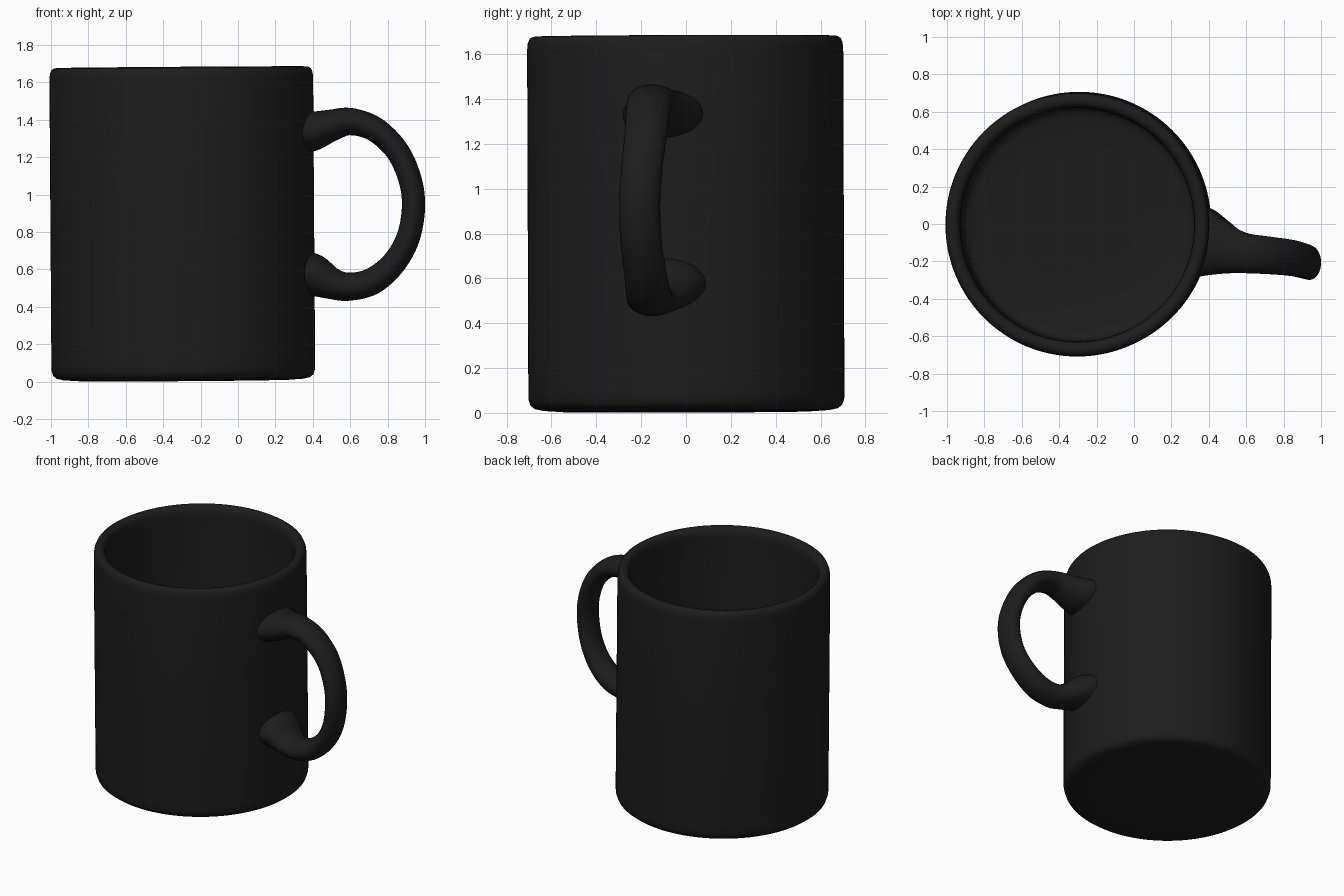
import bpy, bmesh, math
from mathutils import Vector

if "Cube" in bpy.data.objects:
    bpy.data.objects.remove(bpy.data.objects["Cube"])

SEG = 128


def ring_mesh(name, rings, caps):
    """Skin a list of closed rings of points into one smooth object."""
    bm = bmesh.new()
    loops = [[bm.verts.new(p) for p in ring] for ring in rings]
    n = len(loops[0])
    for a, b in zip(loops, loops[1:]):
        for i in range(n):
            j = (i + 1) % n
            bm.faces.new((a[i], a[j], b[j], b[i]))
    if caps:
        bm.faces.new(loops[0])
        bm.faces.new(loops[-1])
    bmesh.ops.recalc_face_normals(bm, faces=bm.faces)
    me = bpy.data.meshes.new(name)
    bm.to_mesh(me)
    bm.free()
    ob = bpy.data.objects.new(name, me)
    bpy.context.collection.objects.link(ob)
    ob.data.materials.append(black)
    bpy.ops.object.select_all(action='DESELECT')
    ob.select_set(True)
    bpy.context.view_layer.objects.active = ob
    bpy.ops.object.shade_smooth_by_angle(angle=math.radians(50))
    return ob


def catmull(pts, steps):
    """Smooth curve through station tuples."""
    v = [Vector(p) for p in pts]
    v = [2 * v[0] - v[1]] + v + [2 * v[-1] - v[-2]]
    out = []
    for k in range(1, len(v) - 2):
        a, b, c, d = v[k - 1:k + 3]
        for s in range(steps):
            t = s / steps
            out.append(0.5 * (2 * b + (c - a) * t + (2 * a - 5 * b + 4 * c - d) * t * t
                              + (3 * b - a - 3 * c + d) * t ** 3))
    return out + [v[-2]]


black = bpy.data.materials.new("black_glaze")
black.diffuse_color = (0.012, 0.012, 0.012, 1)
black.use_nodes = True
black.node_tree.nodes["Principled BSDF"].inputs["Base Color"].default_value = black.diffuse_color

# Mug body: outer wall, rounded rim, inner wall and floor as one profile
profile = [(0.3, 0.003), (0.55, 0.005), (0.64, 0.011), (0.676, 0.019), (0.695, 0.034),
           (0.704, 0.06), (0.705, 0.1), (0.705, 0.85), (0.705, 1.62), (0.702, 1.65),
           (0.694, 1.67), (0.68, 1.679), (0.665, 1.681), (0.648, 1.677), (0.635, 1.665),
           (0.627, 1.645), (0.625, 1.61), (0.625, 0.15), (0.618, 0.115), (0.6, 0.095),
           (0.57, 0.085), (0.3, 0.08)]
rings = [[(r * math.cos(2 * math.pi * i / SEG), r * math.sin(2 * math.pi * i / SEG), z)
          for i in range(SEG)] for r, z in profile]
body = ring_mesh("mug_body", rings, True)
body.location = (-0.292, 0.002, 0)
body.rotation_euler = (math.radians(0.2), math.radians(-0.4), 0)

# Handle stations: x, z, y, half width, half thickness
stations = [(0.345, 1.33, -0.10, 0.182, 0.112), (0.41, 1.342, -0.10, 0.172, 0.104),
            (0.50, 1.37, -0.128, 0.136, 0.085), (0.60, 1.39, -0.155, 0.108, 0.073),
            (0.73, 1.35, -0.168, 0.1, 0.067), (0.85, 1.235, -0.18, 0.095, 0.063),
            (0.92, 1.08, -0.198, 0.092, 0.062), (0.938, 0.93, -0.207, 0.092, 0.062),
            (0.908, 0.765, -0.2, 0.092, 0.063), (0.83, 0.63, -0.182, 0.095, 0.066),
            (0.715, 0.535, -0.168, 0.1, 0.072), (0.59, 0.507, -0.155, 0.108, 0.075),
            (0.50, 0.525, -0.122, 0.14, 0.085), (0.41, 0.565, -0.09, 0.174, 0.113),
            (0.345, 0.58, -0.085, 0.184, 0.12)]


class Station(Vector):
    pass


# Interpolate position and section size separately
path = catmull([(x, y, z) for x, z, y, w, h in stations], 6)
size = catmull([(w, h, 0) for x, z, y, w, h in stations], 6)
rings = []
for k, (p, s) in enumerate(zip(path, size)):
    d = path[min(k + 1, len(path) - 1)] - path[max(k - 1, 0)]
    normal = Vector((-d.z, 0, d.x)).normalized()
    rings.append([p + normal * s.y * math.sin(2 * math.pi * i / 32)
                  + Vector((0, s.x * math.cos(2 * math.pi * i / 32), 0)) for i in range(32)])
ring_mesh("handle", rings, True)
